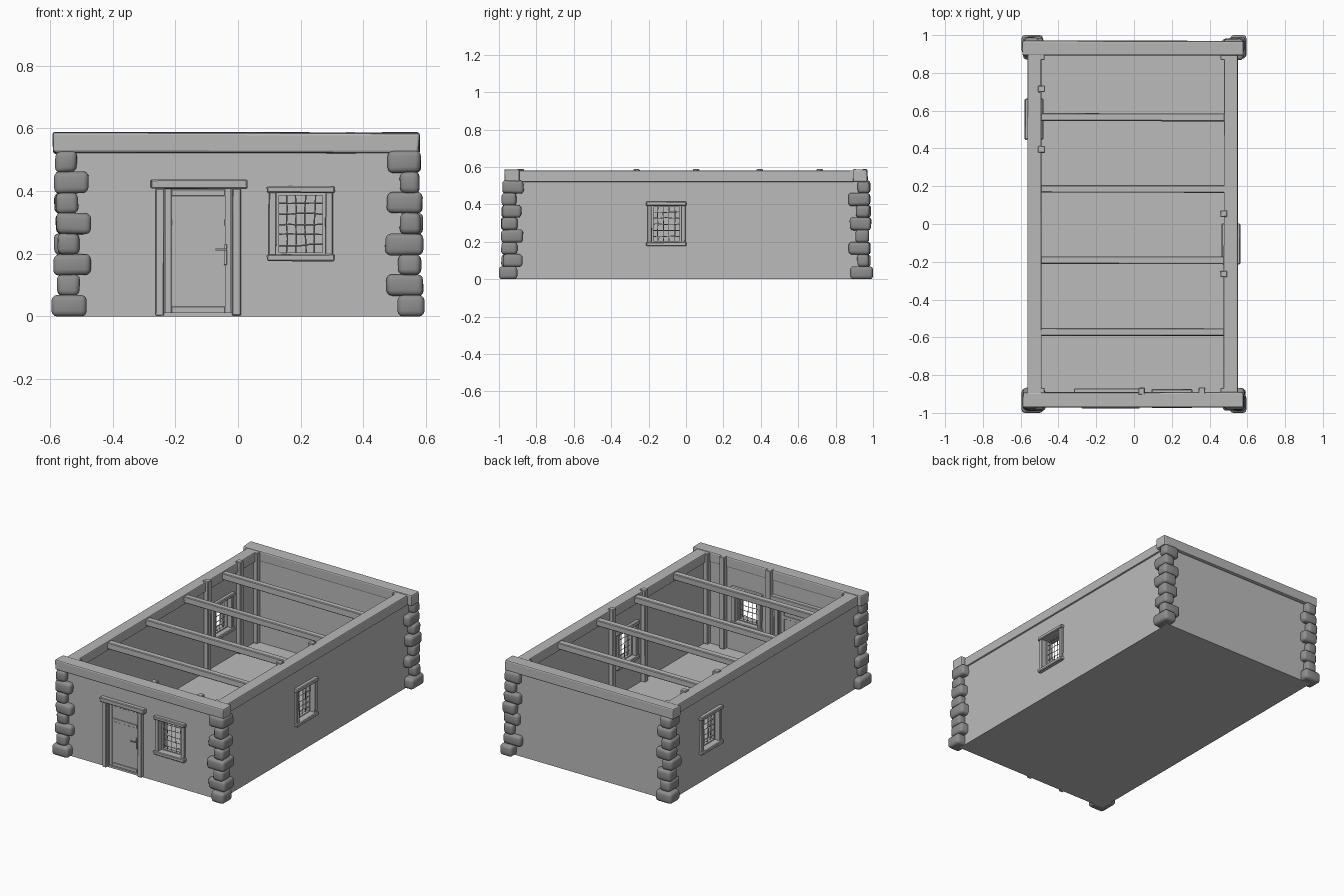
import bpy, bmesh, random
from math import radians
from mathutils import Matrix, Vector

random.seed(4)
cube = bpy.data.objects.get("Cube")
if cube:
    bpy.data.objects.remove(cube, do_unlink=True)


def material(name, value):
    m = bpy.data.materials.new(name)
    m.use_nodes = True
    colour = (value, value, value, 1)
    m.diffuse_color = colour
    m.node_tree.nodes["Principled BSDF"].inputs["Base Color"].default_value = colour
    return m


plaster = material("pale grey", 0.5)
timber = material("timber grey", 0.48)
stone = material("stone grey", 0.27)


def box(name, x, y, z, mat, bevel=0.0, frame=None, wobble=0.0, segments=1):
    """Box from three (low, high) ranges, with optional rounding and uneven corners."""
    bm = bmesh.new()
    bmesh.ops.create_cube(bm, size=1)
    for v in bm.verts:
        v.co = [(lo + hi) / 2 + c * (hi - lo) for c, (lo, hi) in zip(v.co, (x, y, z))]
        v.co += Vector([random.uniform(-wobble, wobble) for _ in range(3)])
    if bevel:
        bmesh.ops.bevel(bm, geom=bm.edges[:], offset=bevel, segments=segments,
                        profile=0.5, affect='EDGES')
    if frame:
        bm.transform(frame)
    me = bpy.data.meshes.new(name)
    bm.to_mesh(me)
    bm.free()
    me.materials.append(mat)
    ob = bpy.data.objects.new(name, me)
    bpy.context.collection.objects.link(ob)
    return ob


def activate(ob):
    bpy.ops.object.select_all(action='DESELECT')
    ob.select_set(True)
    bpy.context.view_layer.objects.active = ob


def cut(ob, cutter):
    activate(ob)
    mod = ob.modifiers.new("opening", 'BOOLEAN')
    mod.operation = 'DIFFERENCE'
    mod.solver = 'EXACT'
    mod.object = cutter
    bpy.ops.object.modifier_apply(modifier=mod.name)
    bpy.data.objects.remove(cutter, do_unlink=True)


def wall_frame(x, y, angle):
    """Local x runs along the wall, local y runs inward from its outer face."""
    return Matrix.Translation((x, y, 0)) @ Matrix.Rotation(radians(angle), 4, 'Z')


# Walls and floor as one hollow shell
T = 0.055
walls = box("walls", (-0.555, 0.54), (-0.95, 0.95), (0, 0.53), plaster)
cut(walls, box("room_cutter", (-0.5, 0.485), (-0.895, 0.895), (0.012, 0.7), plaster))

# Windows with frames, posts and bent bars
windows = {"front": wall_frame(0.2, -0.95, 0),
           "right": wall_frame(0.54, -0.105, 90),
           "left": wall_frame(-0.555, 0.555, -90)}


def grille(name, frame):
    cu = bpy.data.curves.new(name, 'CURVE')
    cu.dimensions = '3D'
    cu.bevel_depth = 0.0022
    cu.bevel_resolution = 0

    def bar(start, end):
        s = cu.splines.new('POLY')
        s.points.add(4)
        for i, p in enumerate(s.points):
            co = Vector(start).lerp(Vector(end), i / 4)
            co += Vector((random.uniform(-1, 1), 0, random.uniform(-1, 1))) * 0.003
            p.co = (*(frame @ co), 1)

    for i in range(1, 5):
        u = -0.075 + 0.03 * i
        bar((u, 0.03, 0.195), (u, 0.03, 0.395))
    for i in range(1, 6):
        z = 0.195 + 0.033 * i
        bar((-0.075, 0.026, z), (0.075, 0.026, z))
    cu.materials.append(timber)
    ob = bpy.data.objects.new(name, cu)
    bpy.context.collection.objects.link(ob)
    activate(ob)
    bpy.ops.object.convert(target='MESH')


for side, f in windows.items():
    cut(walls, box("window_cutter", (-0.08, 0.08), (-0.1, 0.1), (0.195, 0.395), plaster, frame=f))
    deep = (-0.015, T + 0.015)
    for end in (-1, 1):
        u = sorted((end * 0.078, end * 0.102))
        box(side + "_window_jamb", u, deep, (0.19, 0.4), timber, 0.003, f, 0.001)
        u = sorted((end * 0.07, end * 0.08))
        box(side + "_window_sash", u, (0.02, 0.04), (0.195, 0.395), timber, 0, f)
        box(side + "_window_post", (end * 0.16 - 0.017, end * 0.16 + 0.017), (0.047, 0.083),
            (0.012, 0.588), timber, 0.003, f, 0.001)
    for z in (0.195, 0.386):
        box(side + "_window_rail", (-0.08, 0.08), (0.02, 0.04), (z, z + 0.009), timber, 0, f)
    for part, z in (("sill", (0.176, 0.199)), ("lintel", (0.393, 0.415))):
        box(side + "_window_" + part, (-0.108, 0.108), (-0.023, T + 0.02), z,
            timber, 0.004, f, 0.0015)
    grille(side + "_window_grille", f)

# Door, recessed between jambs
door_f = wall_frame(-0.127, -0.95, 0)
cut(walls, box("door_cutter", (-0.107, 0.107), (-0.1, 0.1), (0.012, 0.41), plaster, frame=door_f))
box("door_leaf", (-0.105, 0.105), (0.012, 0.035), (0.012, 0.408), timber, 0, door_f)
for end in (-1, 1):
    box("door_jamb", sorted((end * 0.108, end * 0.136)), (-0.02, T + 0.012), (0.003, 0.408),
        timber, 0.003, door_f, 0.001)
    box("door_stile", sorted((end * 0.085, end * 0.105)), (0.007, 0.04), (0.012, 0.408),
        timber, 0.001, door_f)
for z in (0.012, 0.29, 0.385):
    box("door_rail", (-0.085, 0.085), (0.008, 0.039), (z, z + 0.02), timber, 0.001, door_f)
box("door_lintel", (-0.152, 0.158), (-0.026, 0.03), (0.406, 0.436), timber, 0.004, door_f, 0.002)
box("inner_door_lintel", (-0.19, 0.16), (0.045, 0.08), (0.406, 0.436), timber, 0.003, door_f)
box("handle_plate", (0.082, 0.092), (0.002, 0.009), (0.165, 0.23), timber, 0.001, door_f)
box("handle_stem", (0.084, 0.09), (-0.015, 0.004), (0.21, 0.217), timber, 0.001, door_f)
box("handle_grip", (0.055, 0.092), (-0.018, -0.012), (0.21, 0.217), timber, 0.001, door_f)

# Corner posts inside the room
for x in (-0.49, 0.475):
    for y in (-0.885, 0.885):
        box("corner_post", (x - 0.017, x + 0.017), (y - 0.017, y + 0.017), (0.012, 0.58),
            timber, 0.003)

# Ring beam on top of the walls, and cross beams
for name, x in (("left_ring_beam", (-0.565, -0.49)), ("right_ring_beam", (0.475, 0.55))):
    box(name, x, (-0.9, 0.9), (0.52, 0.58), timber, 0.006, None, 0.002, 2)
for name, y in (("front_ring_beam", (-0.97, -0.892)), ("back_ring_beam", (0.893, 0.971))):
    box(name, (-0.59, 0.578), y, (0.521, 0.587), timber, 0.008, None, 0.003, 2)
for y in (-0.572, -0.192, 0.185, 0.565):
    box("cross_beam", (-0.51, 0.495), (y - 0.02, y + 0.02), (0.533, 0.573),
        timber, 0.004, None, 0.002)

# Rounded corner stones, alternating long and short
ROWS, H = 8, 0.0655
for sx in (-1, 1):
    for sy in (-1, 1):
        for row in range(ROWS):
            long_x = (row + (sx > 0)) % 2 == 0
            long_y = (row + (sx > 0) + (sy > 0)) % 2 == 0
            out_x = 0.595 if row == 0 else random.uniform(0.575, 0.592)
            out_y = 1.0 if row == 0 else random.uniform(0.978, 0.992)
            in_x = (0.475 if long_x else 0.51) + random.uniform(-0.01, 0.008)
            in_y = (0.875 if long_y else 0.91) + random.uniform(-0.01, 0.008)
            z = row * H
            ob = box("corner_stone", sorted((sx * out_x, sx * in_x)),
                     sorted((sy * out_y, sy * in_y)), (z, z + H + 0.003),
                     stone, 0.018, None, 0.003 if row else 0, 3)
            activate(ob)
            bpy.ops.object.shade_smooth_by_angle(angle=radians(50))
